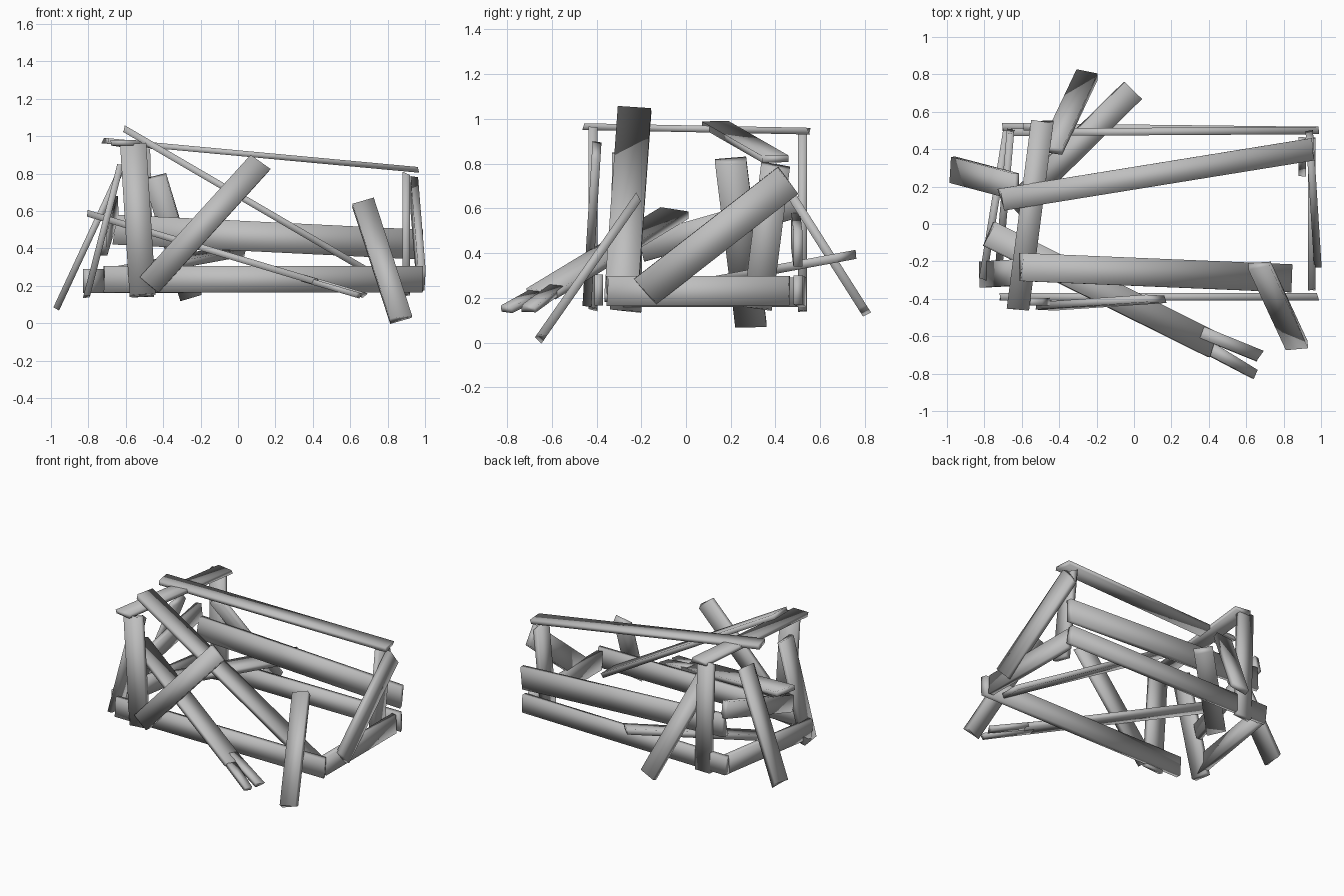
import bpy
import bmesh
import random
from mathutils import Vector

random.seed(4)
cube = bpy.data.objects.get("Cube")
if cube:
    bpy.data.objects.remove(cube, do_unlink=True)

# Weathered grey for every board
grey = bpy.data.materials.new("weathered_grey")
grey.use_nodes = True
colour = (0.52, 0.52, 0.52, 1)
grey.diffuse_color = colour
grey.node_tree.nodes["Principled BSDF"].inputs["Base Color"].default_value = colour

X, Y, Z = Vector((1, 0, 0)), Vector((0, 1, 0)), Vector((0, 0, 1))


def plank(name, start, end, across, width=0.14, thick=0.04, tip=1.0):
    """Rough board from start to end; 'across' is the way its wide face spreads."""
    a, b = Vector(start), Vector(end)
    axis = (b - a).normalized()
    side = (across - axis * across.dot(axis)).normalized()
    flat = axis.cross(side)
    bm = bmesh.new()
    rings = []
    for point, scale in ((a, 1.0), (b, tip)):
        ring = []
        for u, v in ((-1, -1), (1, -1), (1, 1), (-1, 1)):
            uneven = axis * random.uniform(-0.012, 0.012)
            ring.append(bm.verts.new(point + side * (u * width * scale / 2)
                                     + flat * (v * thick / 2) + uneven))
        rings.append(ring)
    bm.faces.new(rings[0])
    bm.faces.new(rings[1][::-1])
    for i in range(4):
        j = (i + 1) % 4
        bm.faces.new((rings[0][i], rings[0][j], rings[1][j], rings[1][i]))
    bmesh.ops.recalc_face_normals(bm, faces=bm.faces)
    for face in bm.faces:
        face.smooth = True
    mesh = bpy.data.meshes.new(name)
    bm.to_mesh(mesh)
    bm.free()
    mesh.materials.append(grey)
    obj = bpy.data.objects.new(name, mesh)
    bpy.context.collection.objects.link(obj)
    return obj


# Long rails of the frame
plank("front_bottom_rail", (-0.71, -0.39, 0.235), (0.98, -0.39, 0.235), Z, 0.14)
plank("back_bottom_rail", (-0.70, 0.52, 0.225), (0.98, 0.50, 0.235), Z, 0.13)
plank("back_middle_rail", (-0.66, 0.49, 0.50), (0.98, 0.50, 0.42), Z, 0.16)
plank("fallen_top_rail", (-0.71, 0.13, 0.975), (0.96, 0.40, 0.82), Y, 0.12, 0.03)

# Cross rails at the two ends
plank("right_end_rail", (-0.81, -0.30, 0.225), (-0.68, 0.50, 0.225), Z, 0.13)
plank("right_middle_rail", (-0.72, -0.20, 0.42), (-0.66, 0.50, 0.62), Z, 0.12)
plank("right_top_rail", (-0.62, -0.45, 0.965), (-0.49, 0.55, 0.945), X, 0.12, 0.03)
plank("left_end_rail", (0.95, -0.35, 0.23), (0.95, 0.46, 0.23), Z, 0.135)

# Upright posts
plank("front_post", (-0.56, -0.415, 0.95), (-0.51, -0.415, 0.15), X, 0.14)
plank("back_post", (-0.53, 0.52, 0.94), (-0.51, 0.52, 0.15), X, 0.12)
plank("left_post", (0.90, 0.40, 0.79), (0.90, 0.32, 0.16), Y, 0.13)
plank("right_leaning_post", (-0.63, -0.26, 0.84), (-0.81, -0.27, 0.14), Y, 0.14, 0.035)

# Boards leaning outwards
plank("right_leaning_board", (-0.63, 0.20, 0.81), (-0.97, 0.29, 0.08), Y, 0.14, 0.035)
plank("back_leaning_board", (-0.44, 0.40, 0.77), (-0.25, 0.80, 0.14), X, 0.12)
plank("front_leaning_board", (0.67, -0.22, 0.64), (0.87, -0.65, 0.025), X, 0.12)
plank("left_diagonal_board", (0.94, 0.45, 0.72), (0.98, -0.18, 0.23), Z, 0.15)

# Loose boards across the inside
plank("front_diagonal_board", (-0.47, -0.44, 0.21), (0.12, -0.40, 0.86), X, 0.13)
plank("long_diagonal_board", (-0.61, -0.23, 1.04), (0.83, -0.29, 0.20), Y, 0.15, 0.035)
plank("back_loose_board", (-0.64, 0.09, 0.27), (-0.01, 0.71, 0.385), X, 0.13, 0.04)

# Split board with two splintered prongs
plank("split_board", (-0.78, -0.05, 0.58), (0.42, -0.645, 0.22), Y, 0.14, 0.035)
plank("long_prong", (0.35, -0.575, 0.245), (0.67, -0.705, 0.15), Y, 0.065, 0.03)
plank("short_prong", (0.35, -0.635, 0.235), (0.64, -0.80, 0.15), Y, 0.075, 0.03, 0.7)
